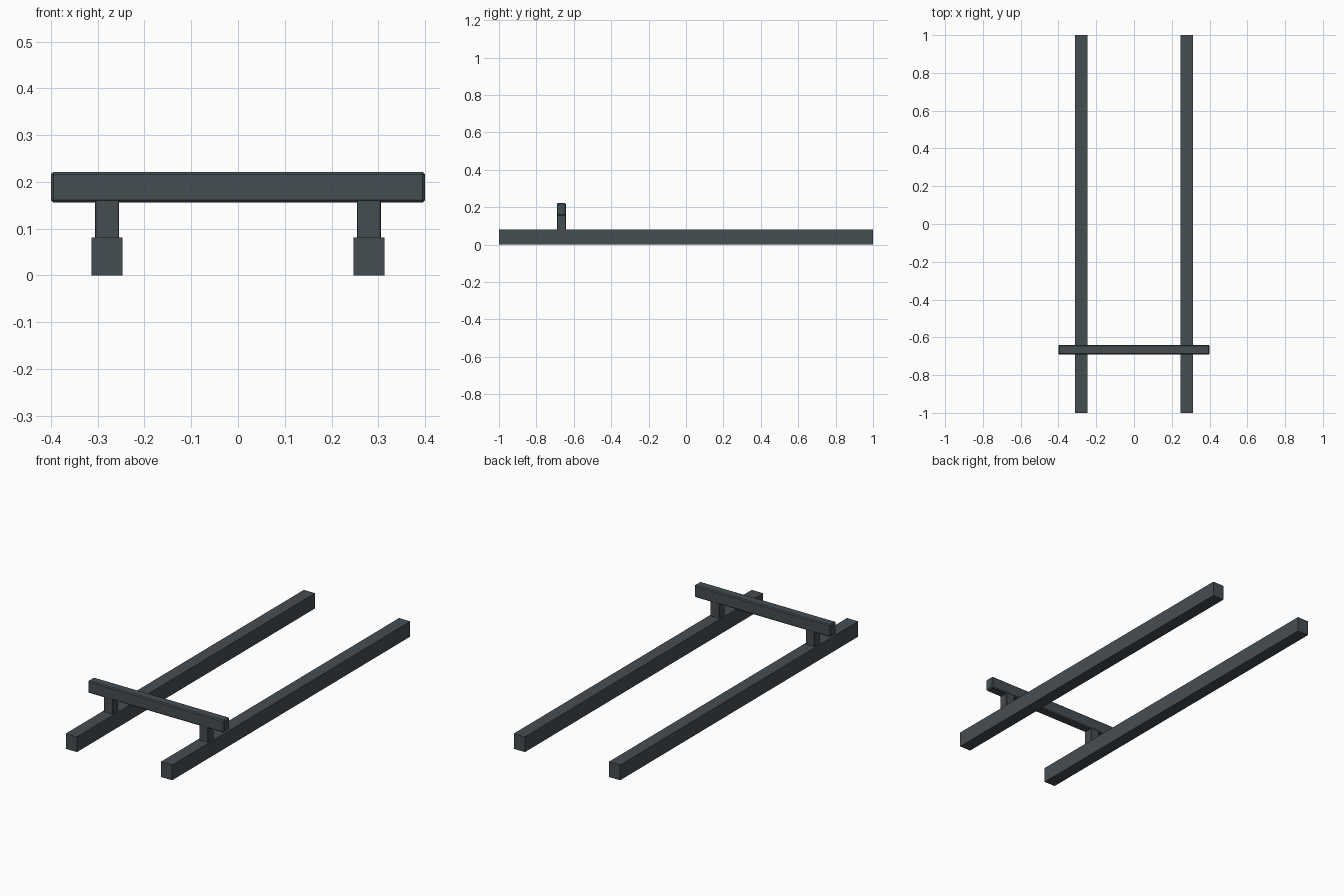
import bpy

if "Cube" in bpy.data.objects:
    bpy.data.objects.remove(bpy.data.objects["Cube"])

mat = bpy.data.materials.new("dark_slate")
mat.diffuse_color = (0.06, 0.075, 0.085, 1)
mat.use_nodes = True
mat.node_tree.nodes["Principled BSDF"].inputs["Base Color"].default_value = mat.diffuse_color


def box(name, x, y, z, bevel=0.0):
    """Box from (min, max) ranges on each axis, with an optional chamfer."""
    center = [(a + b) / 2 for a, b in (x, y, z)]
    bpy.ops.mesh.primitive_cube_add(size=1, location=center)
    ob = bpy.context.object
    ob.name = name
    ob.scale = [b - a for a, b in (x, y, z)]
    bpy.ops.object.transform_apply(location=False, rotation=False, scale=True)
    ob.data.materials.append(mat)
    if bevel:
        mod = ob.modifiers.new("chamfer", 'BEVEL')
        mod.width = bevel
        mod.segments = 1
    return ob


RAIL_X = 0.28
BAR_Y = (-0.691, -0.641)

# Two long rails, each with a short post
for side, s in (("left", -1), ("right", 1)):
    cx = s * RAIL_X
    box(side + "_rail", (cx - 0.033, cx + 0.033), (-1, 1), (0, 0.081))
    box(side + "_post", (cx - 0.026, cx + 0.026),
        (BAR_Y[0] + 0.001, BAR_Y[1] - 0.001), (0.076, 0.162), 0.002)

# Crossbar resting on the posts
box("crossbar", (-0.4, 0.4), BAR_Y, (0.156, 0.221), 0.005)
